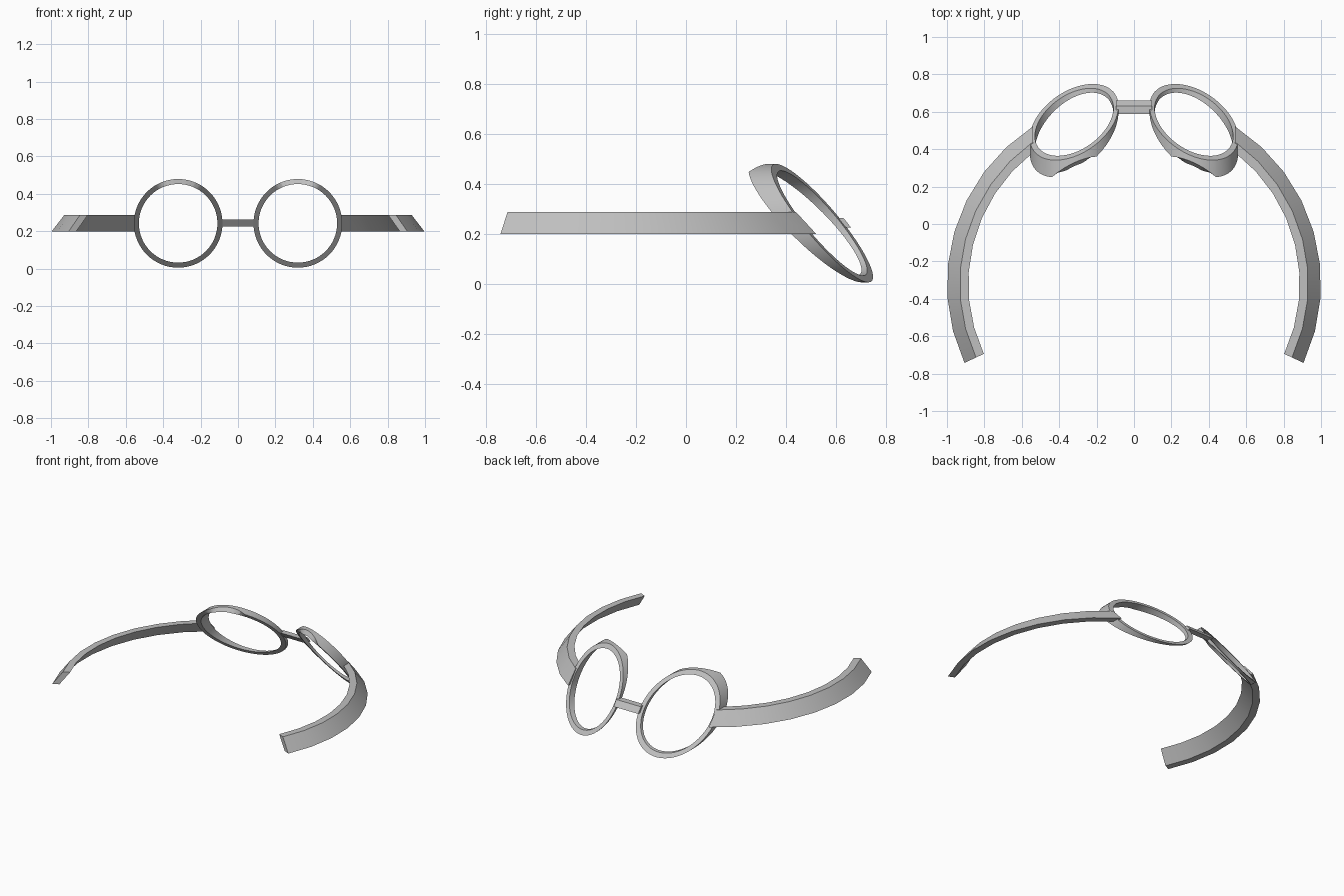
import bpy, bmesh
from math import sin, cos, pi, asin, acos, radians, sqrt

cube = bpy.data.objects.get("Cube")
if cube:
    bpy.data.objects.remove(cube)

grey = bpy.data.materials.new("frame_grey")
grey.use_nodes = True
GREY = (0.53, 0.53, 0.53, 1)
grey.diffuse_color = GREY
grey.node_tree.nodes["Principled BSDF"].inputs["Base Color"].default_value = GREY


def loft(name, sections, closed=False):
    """Skin a list of matching four-point cross-sections."""
    bm = bmesh.new()
    rows = [[bm.verts.new(p) for p in s] for s in sections]
    n = len(rows)
    for i in range(n if closed else n - 1):
        a, b = rows[i], rows[(i + 1) % n]
        for j in range(4):
            k = (j + 1) % 4
            bm.faces.new((a[j], a[k], b[k], b[j]))
    if not closed:
        bm.faces.new(rows[0])
        bm.faces.new(rows[-1])
    bmesh.ops.recalc_face_normals(bm, faces=bm.faces)
    mesh = bpy.data.meshes.new(name)
    bm.to_mesh(mesh)
    bm.free()
    mesh.materials.append(grey)
    ob = bpy.data.objects.new(name, mesh)
    bpy.context.collection.objects.link(ob)
    bpy.ops.object.select_all(action="DESELECT")
    ob.select_set(True)
    bpy.context.view_layer.objects.active = ob
    bpy.ops.object.shade_smooth_by_angle(angle=radians(25))
    return ob


# Eye rims: round tubes along y, trimmed by a tilted front plane and a
# steeper back plane, with the top of the back bevelled off
EYE_X, EYE_Z, OUTER, INNER, CHORD = 0.32, 0.242, 0.237, 0.21, 0.205


def front_y(dx, dz):
    return 0.545 - 0.36 * dx - 0.78 * dz


def back_y(dx, dz):
    y = 0.49 - 0.46 * dx - 0.9 * min(dz, CHORD)
    return y + 0.7 * max(dz - CHORD, 0)


def rim(name, side):
    # Extra steps land exactly on the corners of the bevel
    corner = asin(CHORD / OUTER)
    angles = sorted([2 * pi * i / 64 for i in range(64)] + [corner, pi - corner])
    sections = []
    for t in angles:
        section = []
        for r, depth in ((OUTER, front_y), (OUTER, back_y), (INNER, back_y), (INNER, front_y)):
            dx, dz = r * cos(t), r * sin(t)
            section.append((side * (EYE_X + dx), depth(dx, dz), EYE_Z + dz))
        sections.append(section)
    loft(name, sections, closed=True)


# Side arms: leaning strips swept along an arc around the head
ARC_Y, LOW, HIGH, STEPS = -0.32, 0.198, 0.287, 8
RAILS = ((1.0, LOW), (0.932, HIGH), (0.886, HIGH), (0.955, LOW))


def arm(name, side):
    sections = []
    for i in range(STEPS + 1):
        section = []
        for r, z in RAILS:
            start, end = acos(0.54 / r), radians(-25)
            t = start + (end - start) * i / STEPS
            section.append((side * r * cos(t), ARC_Y + r * sin(t), z))
        sections.append(section)
    loft(name, sections)


for label, side in (("left", 1), ("right", -1)):
    rim(label + "_eye_rim", side)
    arm(label + "_arm", side)

# Nose bridge: slanted bar between the rims
PROFILE = ((0.66, 0.225), (0.63, 0.263), (0.588, 0.263), (0.618, 0.225))
loft("nose_bridge", [[(x, y, z) for y, z in PROFILE] for x in (-0.095, 0.095)])
